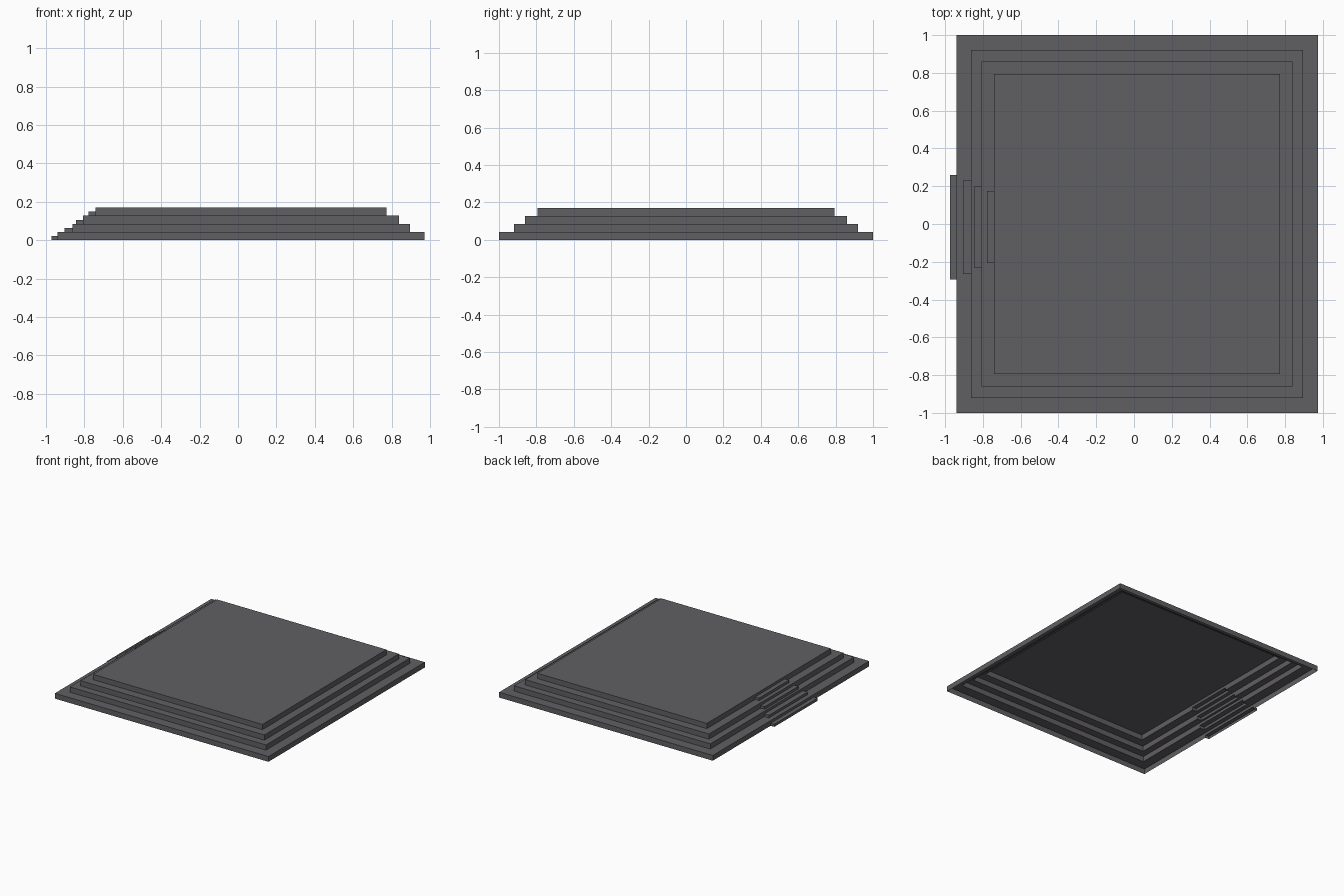
import bpy

if "Cube" in bpy.data.objects:
    bpy.data.objects.remove(bpy.data.objects["Cube"])

# One dark stone colour
stone = bpy.data.materials.new("dark_grey_stone")
stone.diffuse_color = (0.118, 0.113, 0.122, 1)
stone.use_nodes = True
stone.node_tree.nodes["Principled BSDF"].inputs["Base Color"].default_value = stone.diffuse_color

TIER_H = 0.0425

# Terraces: x_min, x_max, half depth in y
TIERS = [(-0.94, 0.973, 1.0),
         (-0.862, 0.895, 0.92),
         (-0.808, 0.838, 0.86),
         (-0.742, 0.774, 0.793)]

# Stair step at the left of each terrace: x_min, y_min, y_max
STEPS = [(-0.973, -0.295, 0.26),
         (-0.904, -0.265, 0.23),
         (-0.844, -0.232, 0.20),
         (-0.778, -0.206, 0.175)]


def make_object(name, faces):
    """Build a mesh from faces given as lists of points."""
    verts = [p for f in faces for p in f]
    idx, n = [], 0
    for f in faces:
        idx.append(list(range(n, n + len(f))))
        n += len(f)
    me = bpy.data.meshes.new(name)
    me.from_pydata(verts, [], idx)
    me.materials.append(stone)
    ob = bpy.data.objects.new(name, me)
    bpy.context.collection.objects.link(ob)


def corners(tier):
    x0, x1, h = tier
    return [(x0, -h), (x1, -h), (x1, h), (x0, h)]


def at(points, z):
    return [(x, y, z) for x, y in points]


def wall(p, q, z0, z1):
    return at([p, q], z0) + at([q, p], z1)


for i, (tier, (sx, sy0, sy1)) in enumerate(zip(TIERS, STEPS)):
    z0, z1 = i * TIER_H, (i + 1) * TIER_H
    zm = (z0 + z1) / 2
    c = corners(tier)
    x0 = tier[0]

    # Terrace walls; the left one is notched where the hollow step joins it
    faces = [wall(c[k], c[k + 1], z0, z1) for k in range(3)]
    a, d = (x0, sy1), (x0, sy0)
    faces.append(at([c[3], a], z0) + at([a, d], zm) + at([d, c[0]], z0)
                 + at([c[0], c[3]], z1))

    # Terrace top: a ledge around the next terrace, or the full upper floor
    if i + 1 < len(TIERS):
        n = corners(TIERS[i + 1])
        nx = TIERS[i + 1][0]
        tx, ty0, ty1 = STEPS[i + 1]
        faces += [at([c[k], c[k + 1], n[k + 1], n[k]], z1) for k in range(3)]
        faces.append(at([c[3], c[0], n[0], (nx, ty0), (tx, ty0),
                         (tx, ty1), (nx, ty1), n[3]], z1))
    else:
        faces.append(at(c, z1))
    make_object(f"terrace_{i + 1}", faces)

    # Half-height stair step, open below and behind
    s = [a, (sx, sy1), (sx, sy0), d]
    make_object(f"stair_step_{i + 1}",
                [wall(s[k], s[k + 1], z0, zm) for k in range(3)] + [at(s, zm)])
